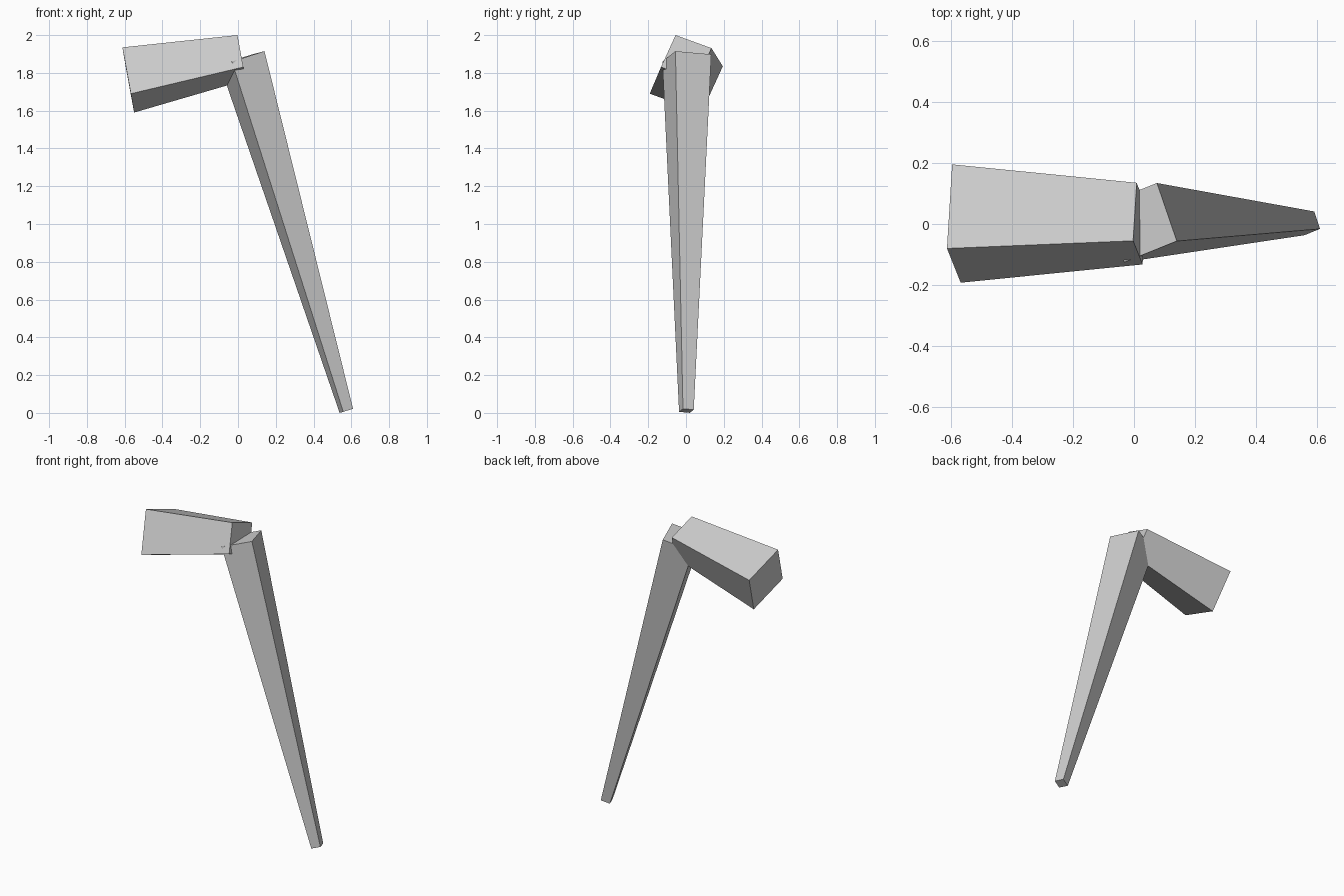
import bpy
import bmesh
from mathutils import Vector

cube = bpy.data.objects.get("Cube")
if cube:
    bpy.data.objects.remove(cube, do_unlink=True)

grey = bpy.data.materials.new("plain_grey")
grey.use_nodes = True
colour = (0.6, 0.6, 0.6, 1)
grey.diffuse_color = colour
grey.node_tree.nodes["Principled BSDF"].inputs["Base Color"].default_value = colour


def tapered_beam(name, start, end, side_a, side_b, taper):
    """Four-sided beam between two corner points; the end cap is scaled by taper."""
    bm = bmesh.new()
    rings = []
    for corner, scale in ((start, 1), (end, taper)):
        c, a, b = Vector(corner), Vector(side_a) * scale, Vector(side_b) * scale
        rings.append([bm.verts.new(p) for p in (c, c + a, c + a + b, c + b)])
    for ring in rings:
        bm.faces.new(ring)
    for i in range(4):
        j = (i + 1) % 4
        bm.faces.new((rings[0][i], rings[0][j], rings[1][j], rings[1][i]))
    bmesh.ops.recalc_face_normals(bm, faces=bm.faces)
    mesh = bpy.data.meshes.new(name)
    bm.to_mesh(mesh)
    bm.free()
    mesh.materials.append(grey)
    obj = bpy.data.objects.new(name, mesh)
    bpy.context.collection.objects.link(obj)
    return obj


# Short upper segment, narrowing towards the joint
tapered_beam("upper_leg", (-0.612, -0.08, 1.935), (-0.003, -0.055, 2.0),
             (0.045, -0.112, -0.245), (0.017, 0.275, -0.1), 0.69)

# Long lower segment, narrowing towards the foot
tapered_beam("lower_leg", (0.14, -0.056, 1.915), (0.609, -0.016, 0.022),
             (-0.172, -0.069, -0.055), (-0.065, 0.19, -0.017), 0.3)
